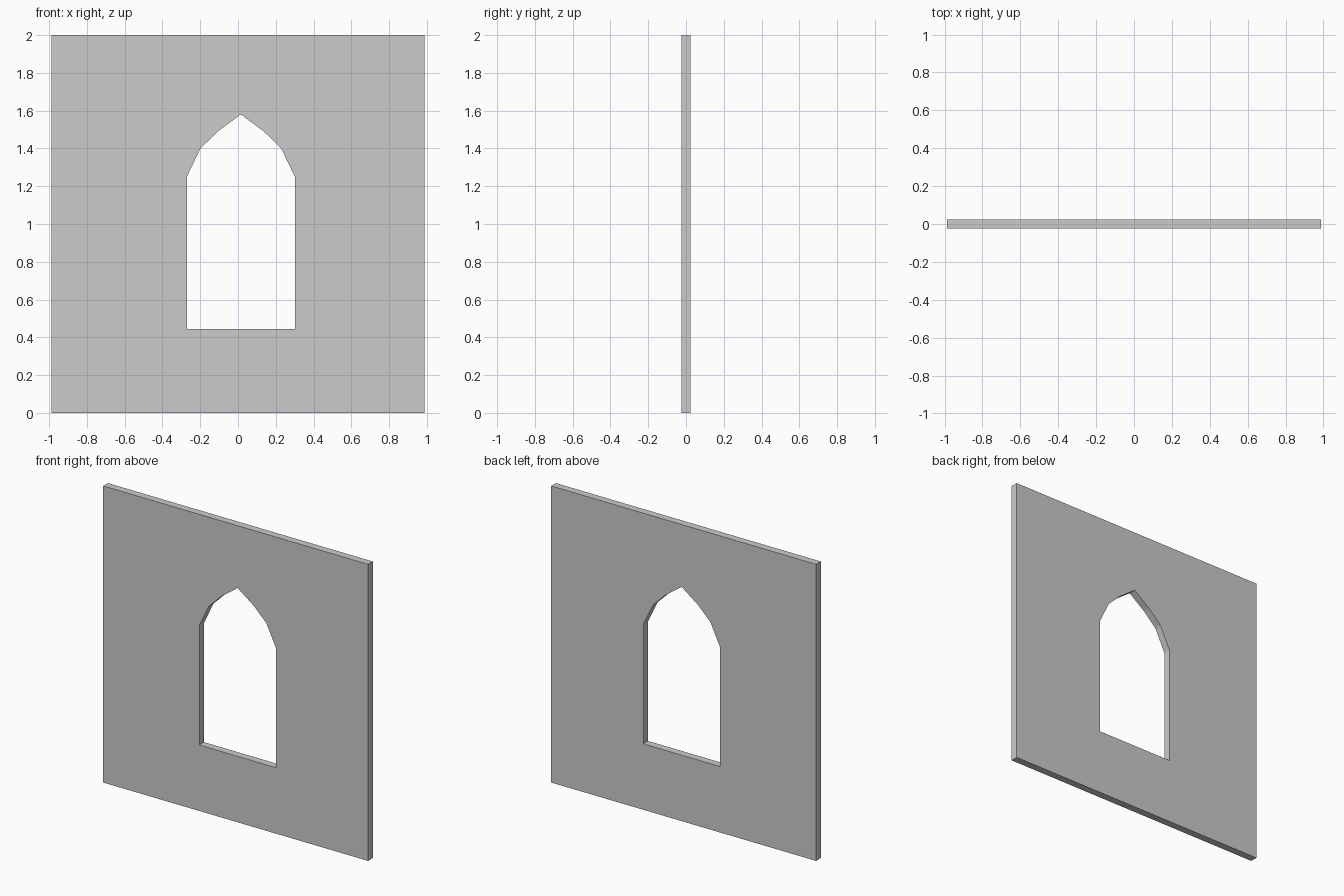
import bpy, bmesh

if "Cube" in bpy.data.objects:
    bpy.data.objects.remove(bpy.data.objects["Cube"])

HALF_W, HEIGHT, THICK = 0.988, 2.0, 0.05
CX = 0.015  # opening sits slightly right of centre

# Wall outline and pointed-arch opening in the XZ plane
outer = [(-HALF_W, 0), (HALF_W, 0), (HALF_W, HEIGHT), (-HALF_W, HEIGHT)]
half_arch = [(0.286, 0.445), (0.286, 1.25), (0.214, 1.4), (0.122, 1.49)]
arch = [(CX + x, z) for x, z in half_arch] + [(CX, 1.58)]
arch += [(CX - x, z) for x, z in reversed(half_arch)]

bm = bmesh.new()


def add_loop(points):
    verts = [bm.verts.new((x, -THICK / 2, z)) for x, z in points]
    return [bm.edges.new((v, verts[i - 1])) for i, v in enumerate(verts)]


# Fill between the two loops, then extrude to the wall thickness
edges = add_loop(outer) + add_loop(arch)
bmesh.ops.triangle_fill(bm, edges=edges, use_beauty=True, normal=(0, -1, 0))
result = bmesh.ops.extrude_face_region(bm, geom=bm.faces[:], use_keep_orig=True)
new_verts = [g for g in result["geom"] if isinstance(g, bmesh.types.BMVert)]
bmesh.ops.translate(bm, verts=new_verts, vec=(0, THICK, 0))
bmesh.ops.recalc_face_normals(bm, faces=bm.faces[:])

mesh = bpy.data.meshes.new("window_wall")
bm.to_mesh(mesh)
bm.free()
wall = bpy.data.objects.new("window_wall", mesh)
bpy.context.collection.objects.link(wall)
